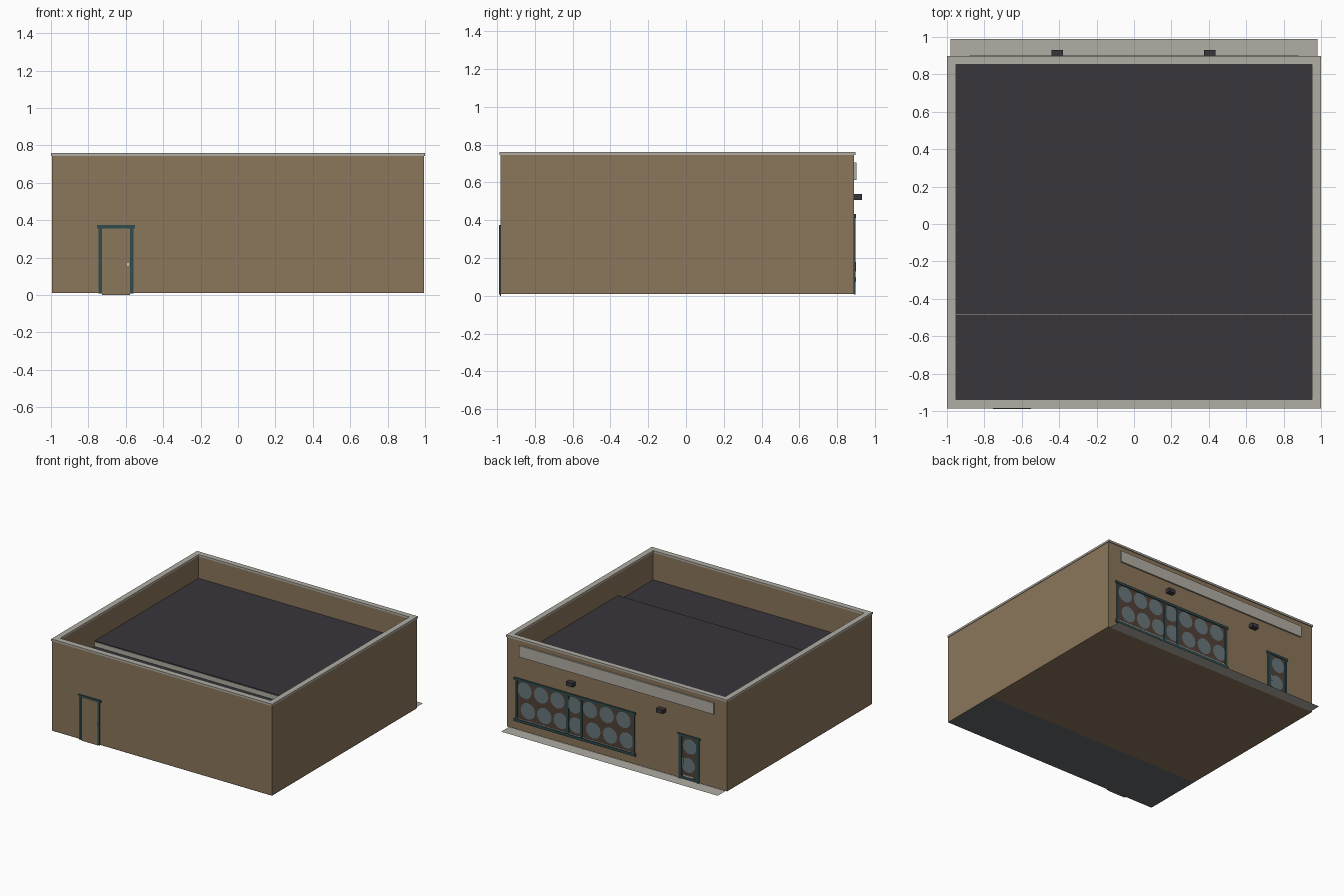
import bpy
import bmesh
import math

if "Cube" in bpy.data.objects:
    bpy.data.objects.remove(bpy.data.objects["Cube"])


def material(name, rgb):
    m = bpy.data.materials.new(name)
    m.diffuse_color = (*rgb, 1)
    m.use_nodes = True
    m.node_tree.nodes["Principled BSDF"].inputs["Base Color"].default_value = m.diffuse_color
    return m


WALL = material("tan wall", (0.26, 0.182, 0.104))
STONE = material("pale stone", (0.434, 0.418, 0.366))
ROOF = material("dark roof", (0.040, 0.037, 0.045))
FRAME = material("teal frame", (0.030, 0.070, 0.075))
GLASS = material("brown glass", (0.085, 0.054, 0.040))
SPOT = material("grey glass spots", (0.140, 0.180, 0.190))
CONCRETE = material("concrete floor", (0.127, 0.141, 0.147))
METAL = material("light metal", (0.55, 0.55, 0.52))


def finish(bm, name, mat):
    me = bpy.data.meshes.new(name)
    bmesh.ops.recalc_face_normals(bm, faces=bm.faces)
    bm.to_mesh(me)
    bm.free()
    ob = bpy.data.objects.new(name, me)
    me.materials.append(mat)
    bpy.context.collection.objects.link(ob)
    return ob


def add_box(bm, x0, x1, y0, y1, z0, z1):
    vs = bmesh.ops.create_cube(bm, size=1)["verts"]
    for v in vs:
        v.co = (x1 if v.co.x > 0 else x0,
                y1 if v.co.y > 0 else y0,
                z1 if v.co.z > 0 else z0)


def boxes(name, mat, *dims):
    bm = bmesh.new()
    for d in dims:
        add_box(bm, *d)
    return finish(bm, name, mat)


def ring(name, mat, outer, inner, z0, z1):
    """Rectangular tube standing on z0; bounds are x0, x1, y0, y1."""
    bm = bmesh.new()

    def loop(b, z):
        x0, x1, y0, y1 = b
        return [bm.verts.new(p) for p in
                ((x0, y0, z), (x1, y0, z), (x1, y1, z), (x0, y1, z))]
    loops = [loop(outer, z0), loop(outer, z1), loop(inner, z1), loop(inner, z0)]
    for a, b in zip(loops, loops[1:] + loops[:1]):
        for i in range(4):
            j = (i + 1) % 4
            bm.faces.new((a[i], a[j], b[j], b[i]))
    return finish(bm, name, mat)


def plane(name, mat, x0, x1, y0, y1, z):
    bm = bmesh.new()
    bm.faces.new([bm.verts.new(p) for p in
                  ((x0, y0, z), (x1, y0, z), (x1, y1, z), (x0, y1, z))])
    return finish(bm, name, mat)


def spots(name, panel, centres, radius=0.066):
    """Flat round spots on the back glass, trimmed to the panel."""
    x0, x1, z0, z1 = panel
    bm = bmesh.new()
    for cx, cz in centres:
        vs = []
        for i in range(12):
            a = math.tau * i / 12
            x = min(max(cx + radius * math.cos(a), x0), x1)
            z = min(max(cz + radius * math.sin(a), z0), z1)
            vs.append(bm.verts.new((x, 0.8935, z)))
        bm.faces.new(vs[::-1])
    bmesh.ops.remove_doubles(bm, verts=bm.verts, dist=1e-5)
    ob = finish(bm, name, SPOT)
    return ob


BACK, FRONT, STEP = 0.89, -0.982, -0.485

# Shell: walls, coping, two roof levels and floors
ring("walls", WALL, (-0.995, 0.995, FRONT, BACK), (-0.955, 0.955, -0.94, 0.855), 0.01, 0.746)
ring("coping", STONE, (-1, 1, -0.986, 0.898), (-0.953, 0.953, -0.938, 0.853), 0.744, 0.76)
boxes("main_roof", ROOF, (-0.955, 0.955, STEP, 0.855, 0.53, 0.565))
boxes("lower_roof", ROOF, (-0.955, 0.955, -0.94, STEP, 0.49, 0.52))
boxes("roof_step_trim", STONE, (-0.955, 0.955, STEP - 0.004, STEP, 0.52, 0.558))
plane("main_floor", WALL, -0.995, 0.995, STEP, BACK, 0.009)
plane("rear_room_floor", CONCRETE, -0.995, 0.995, FRONT, STEP, 0.009)
plane("pavement", STONE, -0.98, 0.98, BACK, 0.99, 0.008)

# Sign band and lamps on the shop side
boxes("sign_band", STONE, (-0.88, 0.88, BACK, 0.902, 0.612, 0.705))
boxes("lamps", ROOF, *[(x - 0.03, x + 0.03, BACK, 0.93, 0.508, 0.54) for x in (-0.41, 0.405)])

# Shop window: glass, frame, sill line and spots
WX0, WX1, WZ0, WZ1 = -0.16, 0.92, 0.085, 0.425
boxes("window_glass", GLASS, (WX0, WX1, BACK - 0.002, 0.8925, WZ0, WZ1))
boxes("window_frame", FRAME,
      (WX0, WX0 + 0.018, BACK, 0.897, WZ0, WZ1),
      (WX1 - 0.018, WX1, BACK, 0.897, WZ0, WZ1),
      (0.312, 0.332, BACK, 0.897, WZ0, WZ1),
      (0.436, 0.456, BACK, 0.897, WZ0, WZ1),
      (WX0 - 0.01, WX1 + 0.01, BACK, 0.899, WZ1 - 0.012, WZ1 + 0.008),
      (WX0 - 0.01, WX1 + 0.01, BACK, 0.899, WZ0 - 0.01, WZ0 + 0.012))
boxes("window_sill_line", METAL, (WX0 + 0.018, WX1 - 0.018, BACK, 0.8945, 0.099, 0.104))
for name, x0, x1 in (("left", 0.456, 0.902), ("middle", 0.332, 0.436), ("right", -0.142, 0.312)):
    n = max(1, round((x1 - x0) / 0.15))
    w = (x1 - x0) / n
    centres = [(x1 - w * (i + 0.45), 0.345) for i in range(n)]
    centres += [(x1 - w * (i + 0.65), 0.185) for i in range(n)]
    spots(name + "_window_spots", (x0, x1, 0.105, 0.412), centres)


# Door surrounds on both sides
def door_frame(name, ya, yb):
    boxes(name, FRAME,
          (-0.745, -0.727, ya, yb, 0.008, 0.36),
          (-0.578, -0.56, ya, yb, 0.008, 0.36),
          (-0.755, -0.55, ya, yb, 0.357, 0.375))


door_frame("front_door_frame", -0.99, FRONT)
door_frame("back_door_frame", BACK, 0.898)

# Plain service door with knob
boxes("front_door", WALL, (-0.727, -0.578, -0.984, FRONT + 0.002, 0, 0.357))
boxes("front_door_knob", METAL, (-0.594, -0.584, -0.99, FRONT, 0.155, 0.172))

# Glazed shop door with stiles, spots, handle and kick plate
boxes("back_door_glass", GLASS, (-0.727, -0.578, BACK - 0.002, 0.8925, 0.01, 0.357))
boxes("back_door_stiles", FRAME,
      (-0.727, -0.717, BACK, 0.895, 0.01, 0.357),
      (-0.588, -0.578, BACK, 0.895, 0.01, 0.357),
      (-0.717, -0.588, BACK, 0.895, 0.01, 0.03))
spots("back_door_spots", (-0.717, -0.588, 0.03, 0.357), [(-0.66, 0.285), (-0.645, 0.13)], 0.062)
boxes("back_door_handle", METAL, (-0.602, -0.594, BACK, 0.9, 0.13, 0.18))
boxes("back_door_kick_plate", STONE, (-0.69, -0.6, BACK, 0.896, 0.032, 0.046))
